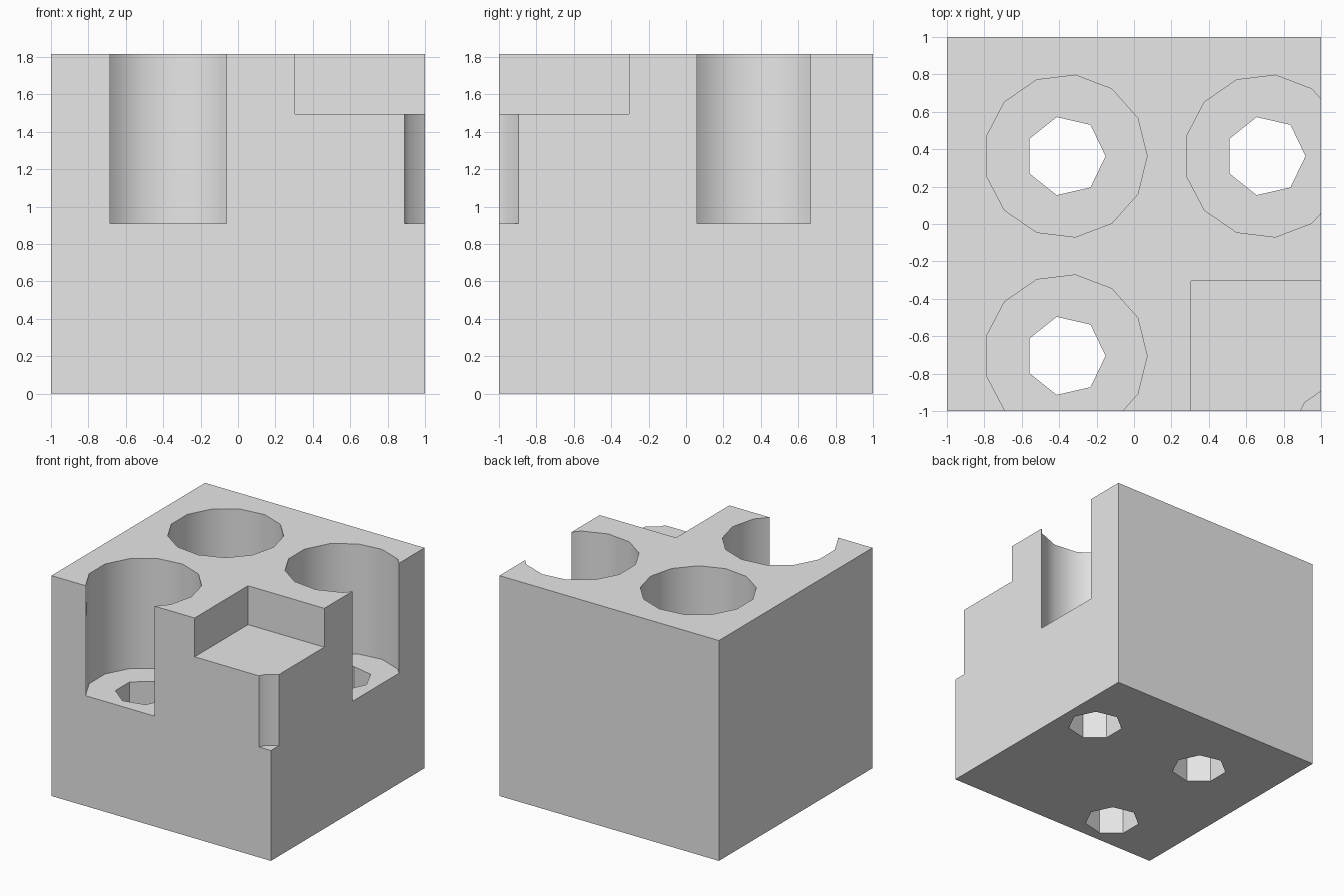
import bpy
from math import radians

if "Cube" in bpy.data.objects:
    bpy.data.objects.remove(bpy.data.objects["Cube"], do_unlink=True)

HEIGHT = 1.815
BORE_FLOOR = 0.909
POCKET_FLOOR = 1.495
BORE_RADIUS = 0.436
HOLE_RADIUS = 0.214


def box(name, low, high):
    """Box between two opposite corners."""
    centre = [(a + b) / 2 for a, b in zip(low, high)]
    bpy.ops.mesh.primitive_cube_add(size=1, location=centre)
    ob = bpy.context.object
    ob.name = name
    ob.scale = [b - a for a, b in zip(low, high)]
    bpy.ops.object.transform_apply(location=True, rotation=True, scale=True)
    return ob


def prism(name, sides, radius, x, y, bottom, top):
    """Upright prism with one corner pointing to +x."""
    bpy.ops.mesh.primitive_cylinder_add(
        vertices=sides, radius=radius, depth=top - bottom,
        location=(x, y, (top + bottom) / 2), rotation=(0, 0, radians(-90)))
    ob = bpy.context.object
    ob.name = name
    bpy.ops.object.transform_apply(location=True, rotation=True, scale=True)
    return ob


def cut(target, cutter):
    """Subtract the cutter from the target, then discard it."""
    mod = target.modifiers.new(cutter.name, 'BOOLEAN')
    mod.operation = 'DIFFERENCE'
    mod.solver = 'EXACT'
    mod.object = cutter
    bpy.ops.object.select_all(action='DESELECT')
    target.select_set(True)
    bpy.context.view_layer.objects.active = target
    bpy.ops.object.modifier_apply(modifier=mod.name)
    bpy.data.objects.remove(cutter, do_unlink=True)


# Solid block
block = box("bored_block", (-1, -1, 0), (1, 1, HEIGHT))

# Three counterbored through holes
for x, y in ((-0.366, 0.363), (0.703, 0.363), (-0.366, -0.705)):
    cut(block, prism("bore", 13, BORE_RADIUS, x, y, BORE_FLOOR, 2))
    cut(block, prism("through_hole", 7, HOLE_RADIUS, x, y, -0.2, 1.2))

# Square pocket in the front left corner, and the bore that clips its edge
cut(block, box("pocket", (0.305, -1.2, POCKET_FLOOR), (1.2, -0.305, 2)))
cut(block, prism("corner_bore", 13, BORE_RADIUS, 1.24, -1.243, BORE_FLOOR, 2))

# Plain grey finish
grey = bpy.data.materials.new("plain_grey")
grey.use_nodes = True
colour = (0.8, 0.8, 0.8, 1)
grey.diffuse_color = colour
grey.node_tree.nodes["Principled BSDF"].inputs["Base Color"].default_value = colour
block.data.materials.clear()
block.data.materials.append(grey)

# Smooth bore walls, crisp edges elsewhere
bpy.ops.object.shade_smooth_by_angle(angle=radians(30))
